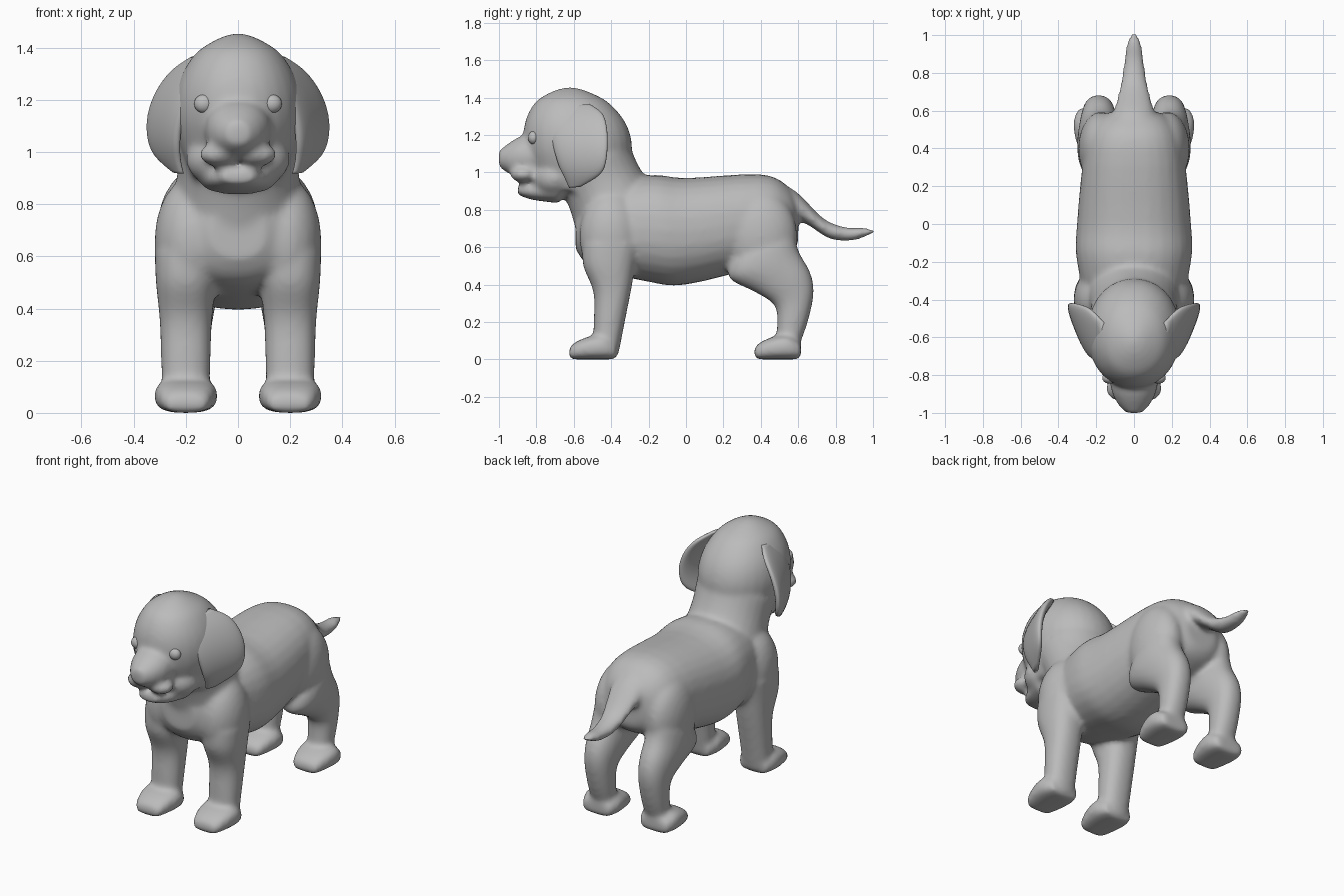
import bpy, bmesh, math
from mathutils import Vector

old = bpy.data.objects.get("Cube")
if old:
    bpy.data.objects.remove(old, do_unlink=True)

GREY = (.5, .5, .5, 1)
grey = bpy.data.materials.new("plain grey")
grey.use_nodes = True
grey.diffuse_color = GREY
grey.node_tree.nodes["Principled BSDF"].inputs["Base Color"].default_value = GREY


def spline(points, steps=4):
    """Catmull-Rom curve through the points."""
    curve = []
    last = len(points) - 1
    for i in range(last):
        before, start = points[max(i - 1, 0)], points[i]
        end, after = points[i + 1], points[min(i + 2, last)]
        for k in range(steps):
            t = k / steps
            leave, arrive = (end - before) / 2, (after - start) / 2
            bend = 3 * (end - start) - 2 * leave - arrive
            twist = 2 * (start - end) + leave + arrive
            curve.append(start + t * (leave + t * (bend + t * twist)))
    return curve + [points[last]]


def signed_power(value, exponent):
    return math.copysign(abs(value) ** exponent, value)


def sweep(bm, path, tilt=0, x=0, base=0, flare=1, power=2, sides=28):
    """Skin rounded sections along (y, z, radius); half width is base + flare * radius."""
    edge = Vector((0, math.cos(math.radians(tilt)), math.sin(math.radians(tilt))))
    across = Vector((1, 0, 0))
    rings = []
    for y, z, radius in spline([Vector(p) for p in path]):
        ring = []
        for k in range(sides):
            angle = math.tau * k / sides
            along = signed_power(math.cos(angle), 2 / power) * radius
            out = signed_power(math.sin(angle), 2 / power) * (base + flare * radius)
            ring.append(bm.verts.new(Vector((x, y, z)) + edge * along + across * out))
        rings.append(ring)
    for ring, following in zip(rings, rings[1:]):
        for k in range(sides):
            n = (k + 1) % sides
            bm.faces.new((ring[k], ring[n], following[n], following[k]))
    bm.faces.new(rings[0])
    bm.faces.new(rings[-1])


def ball(bm, centre, radii):
    sphere = bmesh.ops.create_uvsphere(bm, u_segments=28, v_segments=16, radius=1)
    for v in sphere["verts"]:
        v.co = Vector(c + r * p for c, r, p in zip(centre, radii, v.co))


def paw(bm, toe, x):
    """Flat-soled foot running back from the toe."""
    profile = [(0, .03), (.03, .045), (.1, .06), (.18, .065), (.25, .045)]
    sweep(bm, [(toe + back, r, r) for back, r in profile],
          tilt=90, x=x, base=.03, flare=1.4, power=2.8)


def finish(name, bm):
    bmesh.ops.recalc_face_normals(bm, faces=bm.faces)
    mesh = bpy.data.meshes.new(name)
    bm.to_mesh(mesh)
    bm.free()
    mesh.materials.append(grey)
    for face in mesh.polygons:
        face.use_smooth = True
    obj = bpy.data.objects.new(name, mesh)
    bpy.context.collection.objects.link(obj)
    return obj


body = bmesh.new()

# torso, chest to rump
sweep(body, [(-.59, .69, .1), (-.5, .7, .21), (-.2, .7, .285), (0, .685, .285),
             (.4, .745, .245), (.55, .74, .18), (.6, .72, .1)],
      tilt=90, flare=1.06, power=2.3)

# neck
sweep(body, [(-.36, .76, .24), (-.44, .93, .215), (-.5, 1.05, .22)], tilt=25, flare=1.08)

# skull and cheeks
sweep(body, [(-.57, .9, .21), (-.575, 1.1, .285), (-.59, 1.25, .275), (-.61, 1.37, .2),
             (-.62, 1.43, .1), (-.62, 1.455, .02)], flare=.85, power=2.1)
ball(body, (0, -.7, .97), (.2, .14, .12))

# muzzle, nose and lower jaw
sweep(body, [(-.75, 1.08, .12), (-.87, 1.085, .112), (-.95, 1.075, .08), (-1, 1.07, .04)],
      tilt=90, flare=1.1, power=2.1)
ball(body, (0, -.965, 1.095), (.06, .04, .04))
sweep(body, [(-.68, .9, .065), (-.82, .9, .047), (-.9, .905, .025)],
      tilt=90, flare=2.4, power=2.3)

# tail
sweep(body, [(.45, .86, .11), (.6, .82, .09), (.75, .7, .055), (.87, .67, .037),
             (.95, .68, .026), (1.01, .685, .005)], tilt=105, base=.015)

for side, label in ((1, "left"), (-1, "right")):
    # upper lip lobe
    ball(body, (.07 * side, -.87, .99), (.08, .07, .045))

    # shoulder, front leg and paw
    ball(body, (.18 * side, -.4, .66), (.14, .17, .24))
    sweep(body, [(-.4, .62, .155), (-.41, .5, .14), (-.395, .36, .1), (-.41, .2, .083),
                 (-.43, .03, .07)], x=.2 * side, base=.066, flare=.35, power=2.3)
    paw(body, -.625, .2 * side)

    # hip, hind leg and paw
    ball(body, (.175 * side, .4, .66), (.12, .195, .24))
    sweep(body, [(.41, .58, .185), (.42, .5, .2), (.52, .41, .155), (.58, .32, .11),
                 (.57, .18, .09), (.54, .05, .07)],
          tilt=20, x=.187 * side, base=.05, flare=.32, power=2.2)
    paw(body, .365, .2 * side)

    # hanging ear, bowed outward and flared to the back
    ear = bmesh.new()
    sweep(ear, [(-.575, 1.36, .06), (-.58, 1.3, .135), (-.57, 1.2, .15), (-.555, 1.06, .13),
                (-.555, .98, .095), (-.595, .92, .03)],
          tilt=5, base=.01, flare=.15, power=2.6)
    for v in ear.verts:
        bow = 1.6 * (v.co.z - 1.08) ** 2
        v.co.x += side * (.28 - bow + .4 * (v.co.y + .57))
    finish(label + "_ear", ear)

    # eye
    eye = bmesh.new()
    ball(eye, (.13 * side, -.815, 1.185), (.038, .03, .036))
    finish(label + "_eye", eye)

# fuse the body masses into one soft skin
skin = finish("body", body)
fuse = skin.modifiers.new("fuse", 'REMESH')
fuse.mode = 'VOXEL'
fuse.voxel_size = .014
fuse.use_smooth_shade = True
soften = skin.modifiers.new("soften", 'SMOOTH')
soften.factor = .5
soften.iterations = 12
